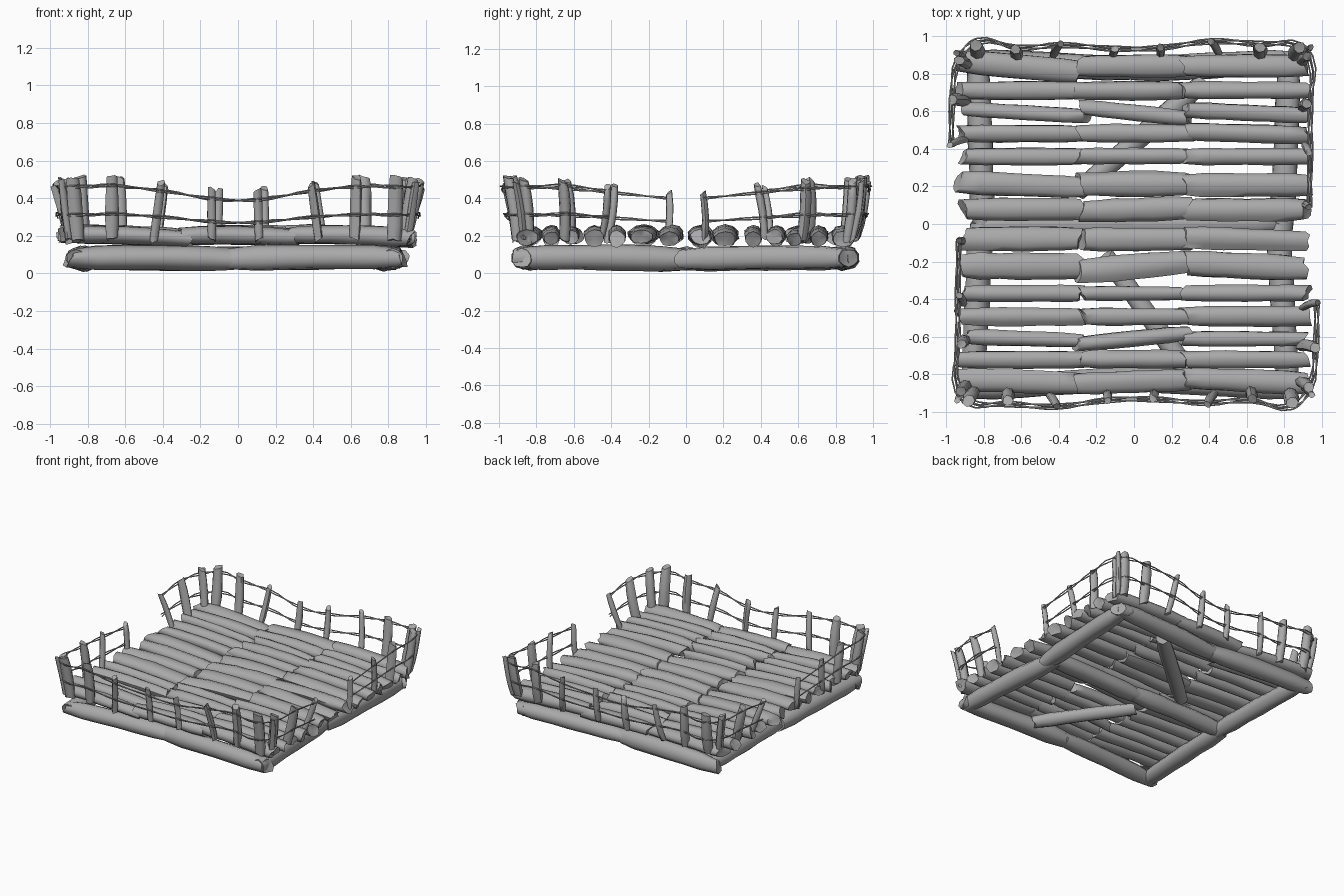
import bpy, bmesh, math, random
from mathutils import Vector

rng = random.Random(7)
if "Cube" in bpy.data.objects:
    bpy.data.objects.remove(bpy.data.objects["Cube"], do_unlink=True)

grey = bpy.data.materials.new("driftwood_grey")
grey.use_nodes = True
grey.diffuse_color = (0.4, 0.4, 0.4, 1)
grey.node_tree.nodes["Principled BSDF"].inputs["Base Color"].default_value = (0.4, 0.4, 0.4, 1)


def finish(name, mesh):
    mesh.materials.clear()
    mesh.materials.append(grey)
    ob = bpy.data.objects.new(name, mesh)
    bpy.context.collection.objects.link(ob)
    bpy.ops.object.select_all(action='DESELECT')
    bpy.context.view_layer.objects.active = ob
    ob.select_set(True)
    bpy.ops.object.shade_smooth_by_angle(angle=math.radians(62))


def log(name, start, end, width, height, sides=10, rings=7, rough=0.08, jag=0.02, taper=1.0, tip=0.86):
    """Rough-hewn log: rings of an uneven oval, with ragged broken ends."""
    a, b = Vector(start), Vector(end)
    axis = (b - a).normalized()
    side = axis.cross(Vector((0, 0, 1)) if abs(axis.z) < 0.8 else Vector((0, 1, 0))).normalized()
    up = side.cross(axis)
    facets = [1 + rng.uniform(-rough, rough) for _ in range(sides)]
    phase = rng.uniform(0, math.tau)
    bm = bmesh.new()
    loops = []
    for i in range(rings):
        t = i / (rings - 1)
        size = (1 + (taper - 1) * t) * (1 + rng.uniform(-rough, rough) * 0.5)
        if i in (0, rings - 1):
            size *= tip
        bend = math.sin(math.pi * t) * rough * 0.08
        loop = []
        for k in range(sides):
            ang = math.tau * (k + 0.5) / sides
            r = size * facets[k] * (1 + rng.uniform(-rough, rough) * 0.3)
            p = a.lerp(b, t) + side * (math.cos(ang) * width * r) + up * (math.sin(ang) * height * r + bend)
            if i in (0, rings - 1):
                p += axis * (jag * math.sin(ang + phase) + rng.uniform(-jag, jag) * 0.5)
            loop.append(bm.verts.new(p))
        loops.append(loop)
    for lo, hi in zip(loops, loops[1:]):
        for k in range(sides):
            n = (k + 1) % sides
            bm.faces.new((lo[k], lo[n], hi[n], hi[k]))
    # hollowed, splintered end grain
    for loop, inward in ((loops[0], axis), (loops[-1], -axis)):
        mid = sum((v.co for v in loop), Vector()) / sides
        centre = bm.verts.new(mid + inward * jag * 0.3)
        for k in range(sides):
            bm.faces.new((loop[k], loop[(k + 1) % sides], centre))
    bmesh.ops.recalc_face_normals(bm, faces=bm.faces)
    mesh = bpy.data.meshes.new(name)
    bm.to_mesh(mesh)
    bm.free()
    finish(name, mesh)


# Lower frame: two beams per side, splayed outward from the middle to the corners
beams = [("front_beam_right", (-0.90, -0.88), (0.0, -0.82)), ("front_beam_left", (0.87, -0.88), (-0.04, -0.82)),
         ("back_beam_right", (-0.90, 0.87), (0.0, 0.82)), ("back_beam_left", (0.88, 0.87), (-0.04, 0.82)),
         ("right_beam_front", (-0.86, -0.91), (-0.815, 0.02)), ("right_beam_back", (-0.83, 0.89), (-0.80, -0.03)),
         ("left_beam_front", (0.82, -0.91), (0.76, 0.02)), ("left_beam_back", (0.83, 0.89), (0.79, -0.03))]
for name, corner, middle in beams:
    log(name, (*corner, 0.08), (*middle, 0.073), 0.066, 0.063, taper=1.06, jag=0.022, tip=0.8)

# Middle beam and diagonal braces
log("middle_beam_right", (-0.8, -0.01, 0.08), (0.03, 0, 0.075), 0.066, 0.06)
log("middle_beam_left", (-0.02, 0, 0.075), (0.78, 0.01, 0.08), 0.066, 0.06)
log("front_brace", (-0.15, -0.17, 0.085), (0.29, -0.79, 0.085), 0.055, 0.05)
log("back_brace", (-0.3, 0.17, 0.085), (0.36, 0.75, 0.085), 0.055, 0.05)

# Deck: rows of three logs (row centre, half width, sideways slant of each log)
rows = [(0.84, 0.062, (-0.03, 0, 0)), (0.71, 0.05, (0, 0, 0)), (0.592, 0.043, (-0.02, -0.03, -0.015)),
        (0.482, 0.05, (0, 0, -0.01)), (0.36, 0.047, (0, 0, 0)), (0.21, 0.066, (-0.015, 0, 0)),
        (0.078, 0.062, (0, 0.01, 0)), (-0.08, 0.063, (0, 0, -0.01)), (-0.225, 0.07, (0, 0.025, -0.015)),
        (-0.37, 0.044, (0, 0, 0)), (-0.49, 0.05, (0, 0, 0)), (-0.61, 0.042, (-0.01, 0.03, 0)),
        (-0.72, 0.048, (0, 0, 0)), (-0.838, 0.06, (-0.01, 0.01, -0.015))]
spans = (("right", -0.92, -0.27, -0.012), ("middle", -0.29, 0.29, 0), ("left", 0.27, 0.91, -0.01))
for n, (y, w, slants) in enumerate(rows):
    for (label, x0, x1, lean), slant in zip(spans, slants):
        j = lambda d: rng.uniform(-d, d)
        tilt = lean + j(0.006)
        z = 0.197 + j(0.004)
        log(f"deck_log_{n + 1}_{label}", (x0 + j(0.02), y - slant, z - tilt), (x1 + j(0.02), y + slant, z + tilt),
            w, min(w, 0.046), rough=0.1, jag=0.022, taper=1 + j(0.08), tip=0.9)

# Railing posts for one half: base x, y, top x, y, top height, radius
posts = [
    (0.89, -0.45, 0.98, -0.42, 0.47, 0.022), (0.89, -0.65, 0.965, -0.66, 0.50, 0.036),
    (0.88, -0.84, 0.93, -0.87, 0.51, 0.034), (0.83, -0.90, 0.84, -0.95, 0.52, 0.042),
    (0.90, -0.87, 0.945, -0.91, 0.49, 0.022), (0.62, -0.89, 0.63, -0.93, 0.52, 0.036),
    (0.43, -0.90, 0.39, -0.96, 0.48, 0.024), (0.11, -0.90, 0.10, -0.93, 0.45, 0.025),
    (-0.14, -0.90, -0.14, -0.94, 0.46, 0.025), (-0.45, -0.91, -0.41, -0.97, 0.49, 0.024),
    (-0.67, -0.90, -0.67, -0.94, 0.52, 0.038), (-0.85, -0.89, -0.88, -0.94, 0.51, 0.04),
    (-0.89, -0.86, -0.92, -0.89, 0.50, 0.034), (-0.90, -0.89, -0.94, -0.94, 0.50, 0.02),
    (-0.90, -0.62, -0.92, -0.64, 0.50, 0.034), (-0.91, -0.42, -0.93, -0.38, 0.48, 0.024),
    (-0.91, -0.10, -0.93, -0.09, 0.44, 0.022)]
# Rope line through the post tops of one half
line = [(0.98, -0.42, 0.44), (0.975, -0.66, 0.47), (0.94, -0.88, 0.46), (0.84, -0.98, 0.46), (0.62, -0.945, 0.46),
        (0.39, -0.96, 0.44), (0.1, -0.94, 0.39), (-0.14, -0.945, 0.4), (-0.42, -0.98, 0.44), (-0.68, -0.965, 0.47),
        (-0.89, -0.955, 0.46), (-0.945, -0.89, 0.46), (-0.945, -0.63, 0.45), (-0.945, -0.39, 0.43),
        (-0.94, -0.09, 0.40)]


def rope(name, points):
    curve = bpy.data.curves.new(name, 'CURVE')
    curve.dimensions = '3D'
    curve.bevel_depth = 0.0042
    curve.bevel_resolution = 1
    curve.resolution_u = 4
    curve.use_fill_caps = True
    sp = curve.splines.new('BEZIER')
    sp.bezier_points.add(len(points) - 1)
    for bp, p in zip(sp.bezier_points, points):
        bp.co = p
        bp.handle_left_type = bp.handle_right_type = 'AUTO'
    helper = bpy.data.objects.new(name + "_path", curve)
    bpy.context.collection.objects.link(helper)
    graph = bpy.context.evaluated_depsgraph_get()
    mesh = bpy.data.meshes.new_from_object(helper.evaluated_get(graph))
    bpy.data.objects.remove(helper)
    finish(name, mesh)


# The two halves are half-turn copies of each other
for s, label in ((1, "front"), (-1, "back")):
    for n, (bx, by, tx, ty, top, r) in enumerate(posts):
        log(f"{label}_post_{n + 1}", (s * bx, s * by, 0.18 + rng.uniform(-0.01, 0.015)), (s * tx, s * ty, top - 0.008),
            r, r * 0.9, sides=7, rings=5, rough=0.1, jag=0.012, taper=0.95)
    for level, drop in (("upper", 0.0), ("lower", 0.14)):
        for strand in (0, 1):
            pts = []
            for k, (x, y, z) in enumerate(line):
                twist = 0.006 * (1 if (k + strand) % 2 else -1)
                grow = 1 + twist - drop * 0.12
                pts.append((s * x * grow, s * y * grow, 0.44 + (z - 0.44) * (1 - drop * 3) - drop + twist))
            rope(f"{label}_{level}_rope_{strand + 1}", pts)
